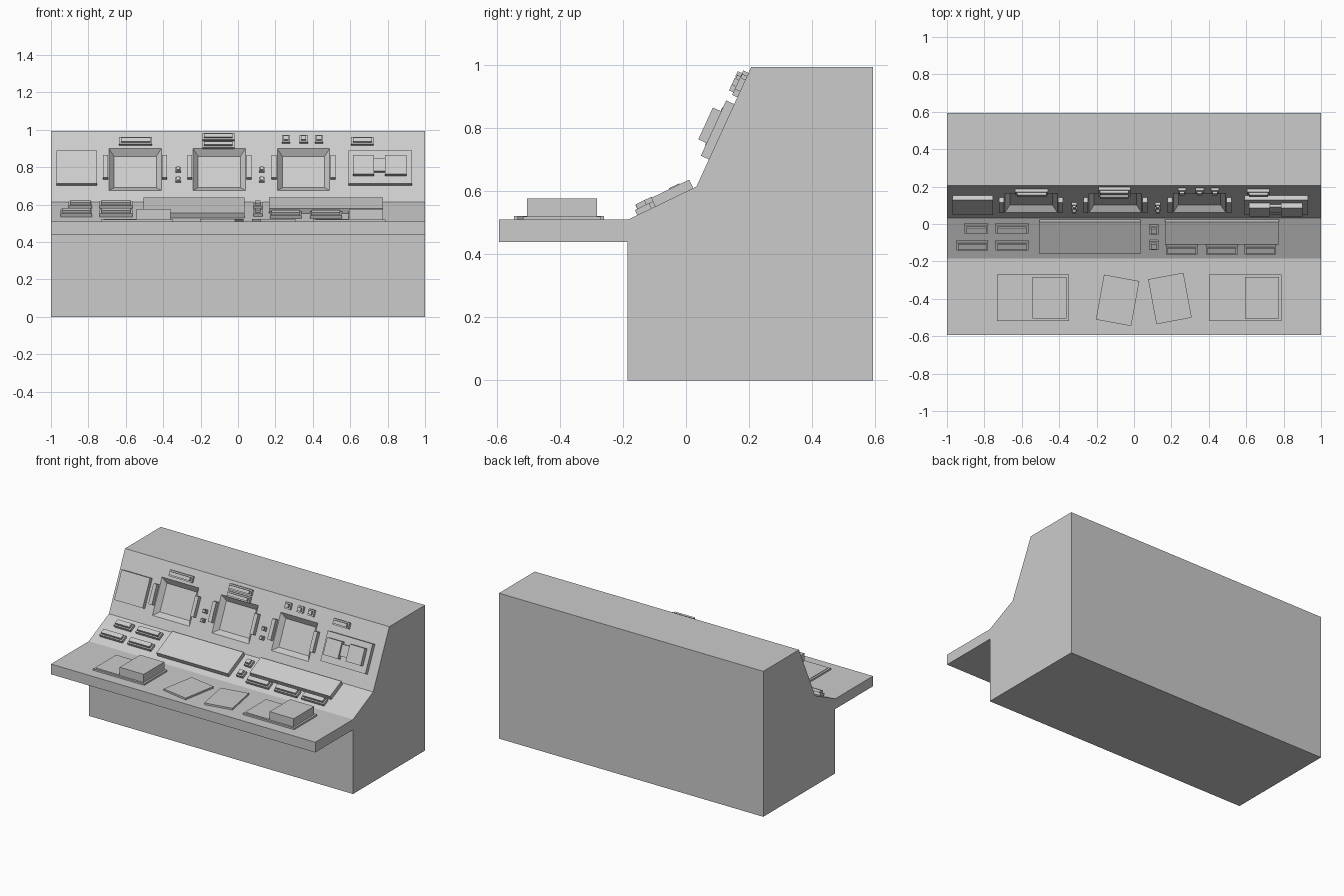
import bpy, bmesh, math
from mathutils import Matrix, Vector

if "Cube" in bpy.data.objects:
    bpy.data.objects.remove(bpy.data.objects["Cube"])


def mesh_object(name, bm, matrix=Matrix()):
    bmesh.ops.recalc_face_normals(bm, faces=bm.faces[:])
    me = bpy.data.meshes.new(name)
    bm.to_mesh(me)
    bm.free()
    ob = bpy.data.objects.new(name, me)
    ob.matrix_world = matrix
    bpy.context.collection.objects.link(ob)
    return ob


def add_box(bm, x0, x1, y0, y1, z0, z1):
    m = Matrix.Translation(((x0 + x1) / 2, (y0 + y1) / 2, (z0 + z1) / 2))
    m = m @ Matrix.Diagonal((x1 - x0, y1 - y0, z1 - z0, 1))
    bmesh.ops.create_cube(bm, size=1, matrix=m)


def box(name, frame, *dims):
    bm = bmesh.new()
    add_box(bm, *dims)
    return mesh_object(name, bm, frame)


def slope(y0, z0, y1, z1):
    """Frame with x across, y up the slope, z out of the panel."""
    return Matrix.Translation((0, y0, z0)) @ Matrix.Rotation(math.atan2(z1 - z0, y1 - y0), 4, 'X')


def switch(name, frame, x0, x1, v0, v1, h=0.033, inset=0.009):
    """Base plate with a raised, slightly smaller cap."""
    bm = bmesh.new()
    add_box(bm, x0, x1, v0, v1, -0.003, h * 0.55)
    add_box(bm, x0 + inset, x1 - inset, v0 + inset, v1 - inset, h * 0.5, h)
    return mesh_object(name, bm, frame)


# Cabinet body: side profile extruded along x
FRONT, KNEE, TOP = (-0.185, 0.51), (0.033, 0.615), (0.207, 0.995)
profile = [(-0.185, 0), (0.593, 0), (0.593, 0.995), TOP, KNEE, FRONT,
           (-0.593, 0.51), (-0.593, 0.44), (-0.185, 0.44)]
bm = bmesh.new()
face = bm.faces.new([bm.verts.new((-1, y, z)) for y, z in profile])
ext = bmesh.ops.extrude_face_region(bm, geom=[face])
bmesh.ops.translate(bm, vec=(2, 0, 0),
                    verts=[g for g in ext['geom'] if isinstance(g, bmesh.types.BMVert)])
body = mesh_object("console_body", bm)

upper = slope(*KNEE, *TOP)
lower = slope(*FRONT, *KNEE)
shelf = Matrix.Translation((0, 0, 0.51))

# Recessed screens: tapered cutters taken out of the upper panel
screens = (-0.55, -0.10, 0.35)
bm = bmesh.new()
for cx in screens:
    rings = []
    for hx, hv, n in ((0.113, 0.092, -0.032), (0.14, 0.123, 0), (0.14, 0.123, 0.05)):
        rings.append([bm.verts.new((cx + sx * hx, 0.19 + sv * hv, n))
                      for sx, sv in ((-1, -1), (1, -1), (1, 1), (-1, 1))])
    bm.faces.new(rings[0])
    bm.faces.new(rings[-1])
    for a, b in zip(rings, rings[1:]):
        for i in range(4):
            j = (i + 1) % 4
            bm.faces.new((a[i], a[j], b[j], b[i]))
cutter = mesh_object("screen_cutter", bm, upper)
cutter.hide_render = True
mod = body.modifiers.new("screens", 'BOOLEAN')
mod.operation, mod.solver, mod.object = 'DIFFERENCE', 'EXACT', cutter
bpy.context.view_layer.objects.active = body
bpy.ops.object.modifier_apply(modifier=mod.name)
bpy.data.objects.remove(cutter)

# Screen side handles
for cx in screens:
    for s in (-1, 1):
        x = cx + s * 0.158
        box("screen_side_bar", upper, x - 0.013, x + 0.013, 0.13, 0.263, -0.003, 0.03)

# Side plates of the upper panel, right one with twin gauges
box("left_plate", upper, -0.97, -0.755, 0.095, 0.288, -0.003, 0.028)
box("right_plate", upper, 0.59, 0.93, 0.095, 0.288, -0.003, 0.028)
box("left_gauge", upper, 0.615, 0.728, 0.139, 0.25, 0.025, 0.057)
box("right_gauge", upper, 0.787, 0.90, 0.139, 0.25, 0.025, 0.057)
box("gauge_bridge", upper, 0.728, 0.787, 0.16, 0.235, 0.025, 0.045)

# Small switches between the screens
for x in (-0.32, 0.127):
    for v in (0.126, 0.185):
        switch("small_switch", upper, x - 0.014, x + 0.014, v - 0.013, v + 0.013, 0.028, 0.004)

# Switches along the top of the upper panel
for x0, x1, v0, v1 in ((-0.635, -0.46, 0.332, 0.373), (-0.19, -0.02, 0.312, 0.35),
                       (-0.19, -0.02, 0.358, 0.397), (0.605, 0.725, 0.332, 0.373)):
    switch("top_bar_switch", upper, x0, x1, v0, v1)
for x in (0.257, 0.351, 0.433):
    switch("top_button", upper, x - 0.022, x + 0.022, 0.344, 0.386, 0.03)

# Lower panel: large plates, bar switches and buttons
box("left_keyboard", lower, -0.505, 0.035, 0.042, 0.231, -0.003, 0.03)
box("right_keyboard", lower, 0.165, 0.775, 0.097, 0.231, -0.003, 0.03)
for x0, x1, v0, v1 in ((-0.905, -0.78, 0.157, 0.207), (-0.74, -0.565, 0.157, 0.207),
                       (-0.95, -0.78, 0.058, 0.108), (-0.74, -0.565, 0.058, 0.108),
                       (0.17, 0.34, 0.034, 0.084), (0.385, 0.555, 0.034, 0.084),
                       (0.59, 0.76, 0.034, 0.084)):
    switch("bar_switch", lower, x0, x1, v0, v1)
for v in (0.085, 0.177):
    switch("square_button", lower, 0.082, 0.13, v - 0.024, v + 0.024)

# Trays on the shelf: base, thin sheet on the left, block on the right
for x in (-0.54, 0.595):
    box("tray_base", shelf, x - 0.193, x + 0.193, -0.518, -0.27, -0.002, 0.011)
    box("tray_sheet", shelf, x - 0.18, x - 0.002, -0.505, -0.283, 0.008, 0.014)
    box("tray_block", shelf, x - 0.002, x + 0.18, -0.505, -0.283, 0.008, 0.067)

# Loose pads on the shelf
for x, y, a in ((-0.088, -0.408, -10.3), (0.192, -0.398, 10.5)):
    m = shelf @ Matrix.Translation((x, y, 0)) @ Matrix.Rotation(math.radians(a), 4, 'Z')
    box("loose_pad", m, -0.096, 0.096, -0.122, 0.122, -0.002, 0.012)
